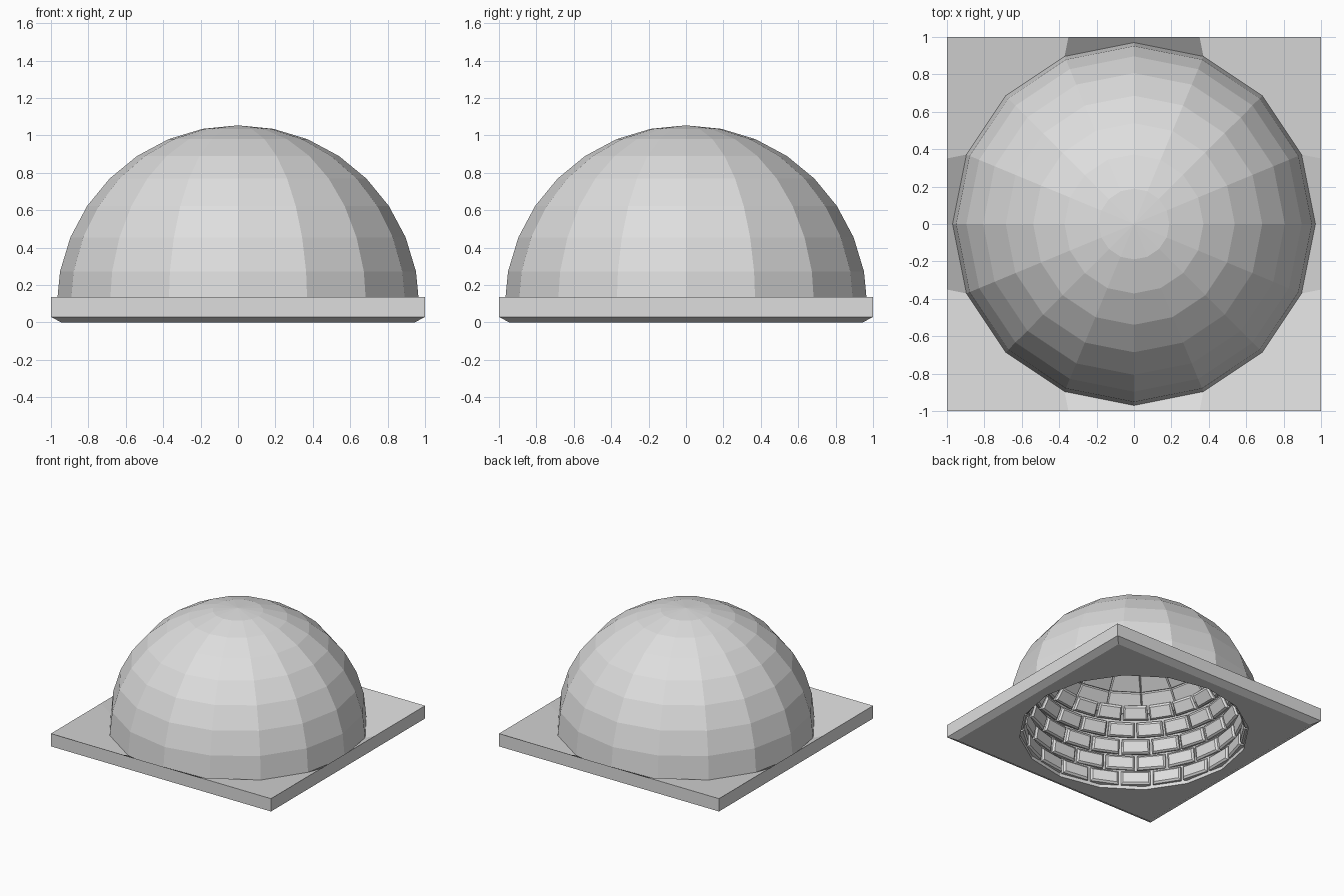
import bpy
import bmesh
from math import sin, cos, radians, copysign, asin, degrees
from mathutils import Vector

cube = bpy.data.objects.get("Cube")
if cube:
    bpy.data.objects.remove(cube, do_unlink=True)

SEGMENTS = 16
STEP = 360 / SEGMENTS
CENTRE_Z = 0.084
OUTER_R = 0.97
INNER_R = 0.87

stone = bpy.data.materials.new("pale_grey_stone")
stone.use_nodes = True
stone.diffuse_color = (0.73, 0.73, 0.73, 1)
stone.node_tree.nodes["Principled BSDF"].inputs["Base Color"].default_value = (0.73, 0.73, 0.73, 1)


def finish(bm, name):
    mesh = bpy.data.meshes.new(name)
    bm.to_mesh(mesh)
    bm.free()
    mesh.materials.append(stone)
    obj = bpy.data.objects.new(name, mesh)
    bpy.context.collection.objects.link(obj)
    return obj


def spherical(radius, azimuth, elevation):
    a, e = radians(azimuth), radians(elevation)
    return Vector((radius * cos(e) * cos(a), radius * cos(e) * sin(a),
                   CENTRE_Z + radius * sin(e)))


def dome_ring(radius, elevation):
    return [spherical(radius, i * STEP, elevation) for i in range(SEGMENTS)]


def square_ring(size, z):
    points = []
    for i in range(SEGMENTS):
        c, s = cos(radians(i * STEP)), sin(radians(i * STEP))
        m = max(abs(c), abs(s))
        x, y = [size * copysign(abs(v / m) ** 1.19, v) for v in (c, s)]
        points.append(Vector((x, y, z)))
    return points


# Dome shell and chamfered square base, one chain from inner to outer pole
bands = [k * STEP / 2 for k in range(1, 8)]
lower_rim = [Vector((p.x, p.y, 0)) for p in dome_ring(0.865, 0)]
rings = [dome_ring(INNER_R, e) for e in reversed(bands)]
rings += [lower_rim, square_ring(0.945, 0), square_ring(1, 0.03), square_ring(1, 0.135)]
base_top = len(rings) - 1
rings += [dome_ring(OUTER_R, e) for e in [0] + bands]

bm = bmesh.new()
loops = [[bm.verts.new(p) for p in ring] for ring in rings]
inner_pole = bm.verts.new((0, 0, CENTRE_Z + INNER_R))
outer_pole = bm.verts.new((0, 0, CENTRE_Z + OUTER_R))
for i in range(SEGMENTS):
    j = (i + 1) % SEGMENTS
    bm.faces.new((inner_pole, loops[0][i], loops[0][j]))
    bm.faces.new((outer_pole, loops[-1][j], loops[-1][i]))
    for a, b in zip(loops, loops[1:]):
        bm.faces.new((a[i], b[i], b[j], a[j]))
bmesh.ops.recalc_face_normals(bm, faces=bm.faces)

# Each corner of the base top is a single face
diagonals = [bm.edges.get((loops[base_top][i], loops[base_top + 1][i]))
             for i in range(2, SEGMENTS, 4)]
bmesh.ops.dissolve_edges(bm, edges=diagonals, use_verts=False)

# Raised ceiling panels on the upper inside of the dome
panels = []
for face in bm.faces:
    p = face.calc_center_median() - Vector((0, 0, CENTRE_Z))
    if p.length < 0.88 and degrees(asin(p.z / p.length)) > 35:
        panels.append(face)
bmesh.ops.inset_individual(bm, faces=panels, thickness=0.012, depth=0.015)
finish(bm, "dome_and_base")


# Brick courses lining the lower inside, in running bond
def add_brick(bm, azimuth, elevation, half_width, half_height):
    corners = ((-1, -1), (1, -1), (1, 1), (-1, 1))
    sections = []
    for radius, across, up in ((0.9, 1, 1), (0.84, 1, 1), (0.825, 0.88, 0.76)):
        sections.append([bm.verts.new(spherical(radius,
                                                azimuth + u * half_width * across,
                                                elevation + v * half_height * up))
                         for u, v in corners])
    for a, b in zip(sections, sections[1:]):
        for i in range(4):
            j = (i + 1) % 4
            bm.faces.new((a[i], a[j], b[j], b[i]))
    bm.faces.new(sections[0])
    bm.faces.new(sections[-1])


BRICKS = 22
ROWS = 5
PITCH = 360 / BRICKS
COURSE = 8.7
bm = bmesh.new()
for row in range(ROWS):
    for k in range(BRICKS):
        add_brick(bm, (k + 0.5 * (row % 2)) * PITCH, row * COURSE,
                  PITCH * 0.46, COURSE * 0.44)
bmesh.ops.recalc_face_normals(bm, faces=bm.faces)
finish(bm, "inner_bricks")
